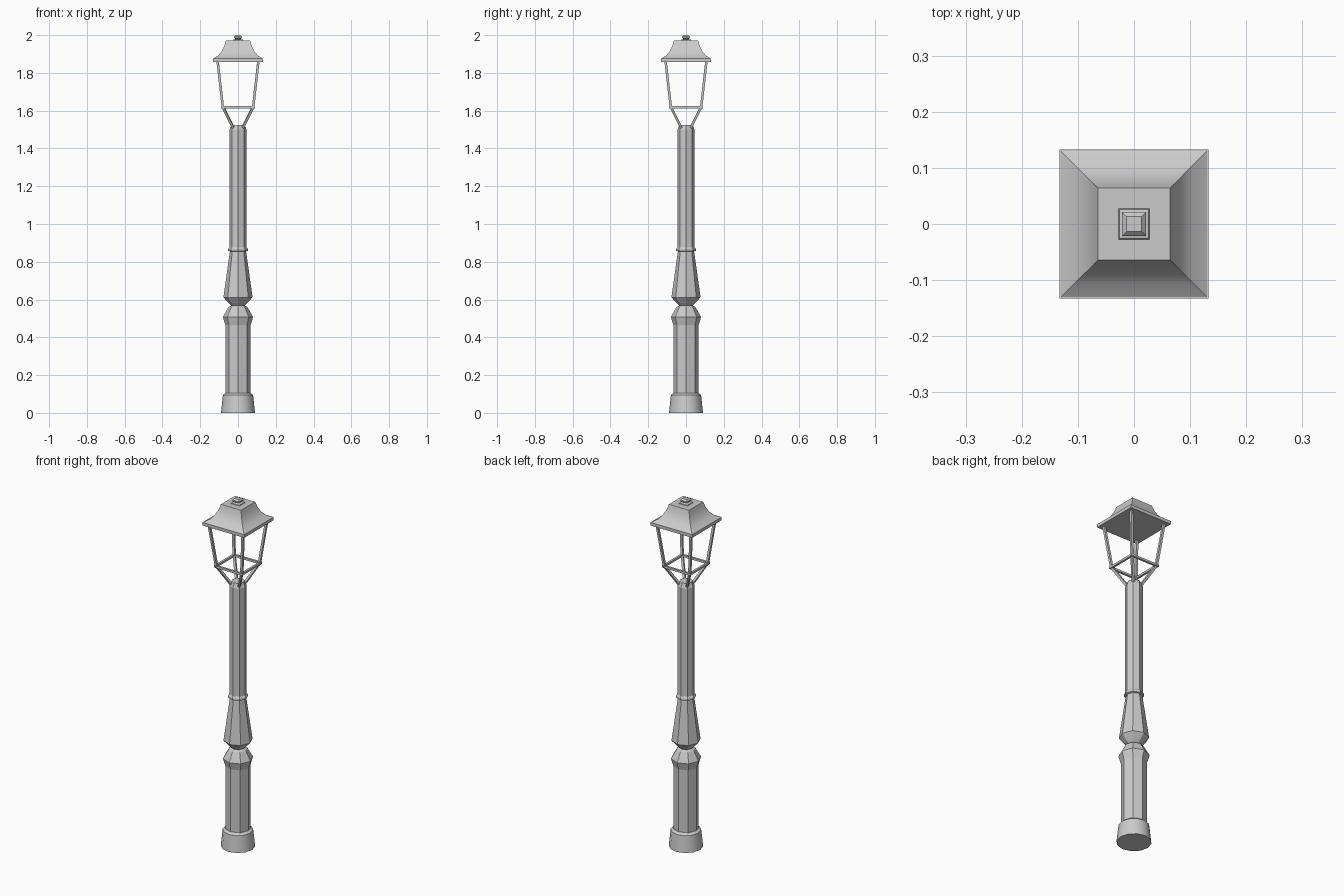
import bpy, bmesh, math
from mathutils import Vector

if "Cube" in bpy.data.objects:
    bpy.data.objects.remove(bpy.data.objects["Cube"])

metal = bpy.data.materials.new("grey_metal")
metal.diffuse_color = (0.6, 0.6, 0.6, 1)
metal.use_nodes = True
metal.node_tree.nodes["Principled BSDF"].inputs["Base Color"].default_value = metal.diffuse_color


def finish(name, bm, smooth_angle=None):
    bmesh.ops.recalc_face_normals(bm, faces=bm.faces)
    me = bpy.data.meshes.new(name)
    bm.to_mesh(me)
    bm.free()
    ob = bpy.data.objects.new(name, me)
    bpy.context.collection.objects.link(ob)
    me.materials.append(metal)
    if smooth_angle:
        bpy.ops.object.select_all(action='DESELECT')
        bpy.context.view_layer.objects.active = ob
        ob.select_set(True)
        bpy.ops.object.shade_smooth_by_angle(angle=math.radians(smooth_angle))
    return ob


def lathe(name, profile, sides, offset=0.0, smooth_angle=None):
    """Capped stack of regular polygons from (radius, z) pairs."""
    bm = bmesh.new()
    rings = []
    for r, z in profile:
        angles = [2 * math.pi * i / sides + offset for i in range(sides)]
        rings.append([bm.verts.new((r * math.cos(a), r * math.sin(a), z)) for a in angles])
    for lo, hi in zip(rings, rings[1:]):
        for i in range(sides):
            j = (i + 1) % sides
            bm.faces.new((lo[i], lo[j], hi[j], hi[i]))
    bm.faces.new(rings[0][::-1])
    bm.faces.new(rings[-1])
    return finish(name, bm, smooth_angle)


def square_stack(name, profile, smooth_angle=None):
    """Same, with square sections given by half width."""
    return lathe(name, [(h * math.sqrt(2), z) for h, z in profile], 4, math.pi / 4, smooth_angle)


def bar(name, a, b, w):
    """Square bar of width w between two points."""
    a, b = Vector(a), Vector(b)
    bm = bmesh.new()
    bmesh.ops.create_cube(bm, size=1)
    bmesh.ops.scale(bm, vec=(w, w, (b - a).length), verts=bm.verts)
    # Keep the bar's sides facing the lantern's axes
    z = (b - a).normalized()
    y = z.cross(Vector((1, 0, 0) if abs(z.x) < 0.9 else (0, 0, 1))).normalized()
    x = y.cross(z)
    mid = (a + b) / 2
    for v in bm.verts:
        v.co = mid + x * v.co.x + y * v.co.y + z * v.co.z
    return finish(name, bm)


# Round foot
lathe("base_foot", [(0.09, 0), (0.08, 0.095), (0.066, 0.106)], 12, 0, 35)

# Octagonal post with turned details
lathe("post", [(0.067, 0.09), (0.067, 0.465), (0.08, 0.508), (0.05, 0.56), (0.035, 0.568),
               (0.05, 0.582), (0.077, 0.612), (0.043, 0.855), (0.052, 0.858), (0.052, 0.868),
               (0.045, 0.878), (0.045, 1.50), (0.035, 1.525)], 8)

# Lantern frame
h = 0.08
for sx in (-1, 1):
    for sy in (-1, 1):
        bar("lantern_bracket", (sx * 0.026, sy * 0.026, 1.51), (sx * h, sy * h, 1.618), 0.013)
        bar("lantern_post", (sx * h, sy * h, 1.615), (sx * 0.108, sy * 0.108, 1.862), 0.013)
for s in (-1, 1):
    bar("lantern_rail_x", (-0.091, s * 0.084, 1.618), (0.091, s * 0.084, 1.618), 0.012)
    bar("lantern_rail_y", (s * 0.084, -0.091, 1.618), (s * 0.084, 0.091, 1.618), 0.012)

# Roof: flat eave slab and concave hood
square_stack("roof_eave", [(0.133, 1.858), (0.133, 1.876)])
square_stack("roof_hood", [(0.13, 1.876), (0.105, 1.892), (0.086, 1.915),
                           (0.073, 1.942), (0.064, 1.972)], 35)

# Finial
square_stack("finial", [(0.028, 1.971), (0.026, 1.976), (0.013, 1.979),
                        (0.021, 1.985), (0.021, 1.992), (0.013, 2.0)])
